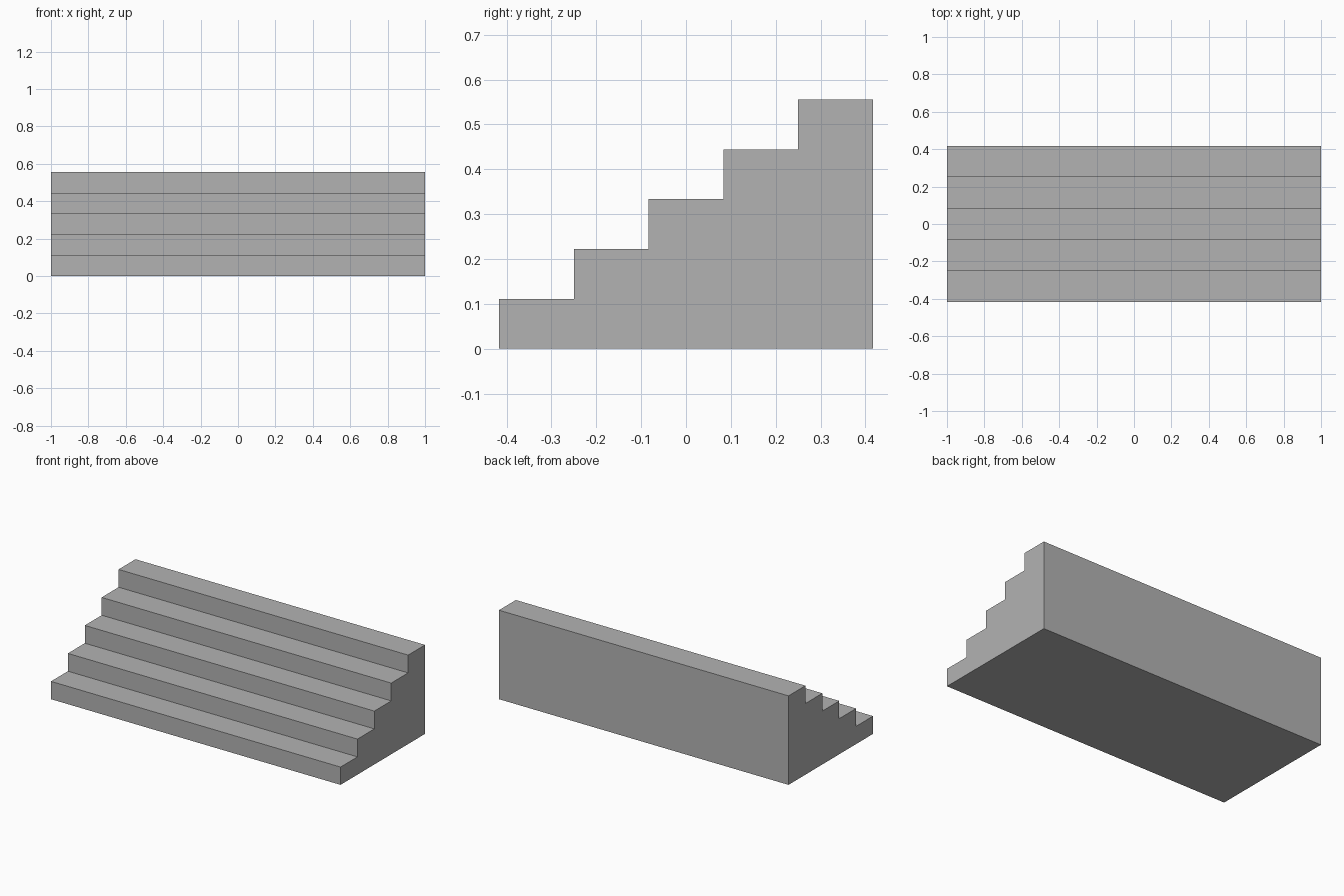
import bpy
import bmesh

# Remove the default cube
cube = bpy.data.objects.get("Cube")
if cube:
    bpy.data.objects.remove(cube, do_unlink=True)

STEPS = 5
WIDTH = 2.0
TREAD = 1 / 6
RISE = 1 / 9
DEPTH = STEPS * TREAD

# Single stone grey colour
GREY = (0.45, 0.45, 0.45, 1.0)
stone = bpy.data.materials.new("stone_grey")
stone.use_nodes = True
stone.diffuse_color = GREY
stone.node_tree.nodes["Principled BSDF"].inputs["Base Color"].default_value = GREY

# Stepped side profile as (y, z): riser and tread for each step, then the back
profile = [(-DEPTH / 2, 0)]
for i in range(STEPS):
    y = -DEPTH / 2 + i * TREAD
    z = (i + 1) * RISE
    profile += [(y, z), (y + TREAD, z)]
profile.append((DEPTH / 2, 0))

# Extrude the profile across the full width into one solid staircase
bm = bmesh.new()
side = bm.faces.new([bm.verts.new((-WIDTH / 2, y, z)) for y, z in profile])
result = bmesh.ops.extrude_face_region(bm, geom=[side], use_keep_orig=True)
moved = [g for g in result["geom"] if isinstance(g, bmesh.types.BMVert)]
bmesh.ops.translate(bm, verts=moved, vec=(WIDTH, 0, 0))
bmesh.ops.recalc_face_normals(bm, faces=bm.faces)

mesh = bpy.data.meshes.new("staircase")
bm.to_mesh(mesh)
bm.free()
mesh.materials.append(stone)
staircase = bpy.data.objects.new("staircase", mesh)
bpy.context.scene.collection.objects.link(staircase)
